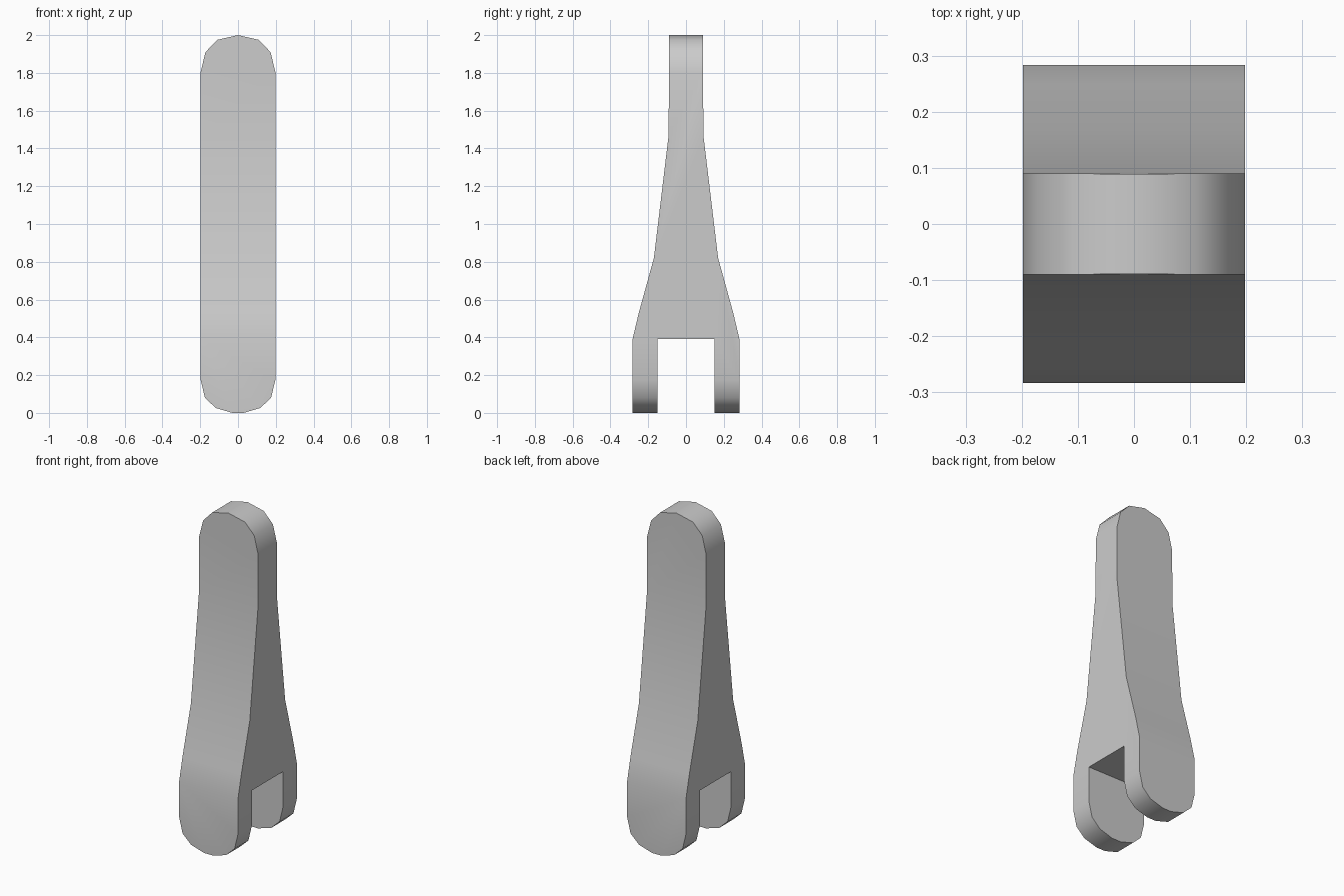
import bpy
import bmesh
import math
from mathutils import Vector

old = bpy.data.objects.get("Cube")
if old:
    bpy.data.objects.remove(old, do_unlink=True)

# Single plain grey
grey = bpy.data.materials.new("plain_grey")
grey.use_nodes = True
colour = (0.6, 0.6, 0.6, 1)
grey.diffuse_color = colour
grey.node_tree.nodes["Principled BSDF"].inputs["Base Color"].default_value = colour


def prism(name, outline, place, direction):
    """Extrude a closed flat outline along a direction."""
    bm = bmesh.new()
    face = bm.faces.new([bm.verts.new(place(a, z)) for a, z in outline])
    moved = bmesh.ops.extrude_face_region(bm, geom=[face])["geom"]
    bmesh.ops.translate(bm, vec=Vector(direction),
                        verts=[v for v in moved if isinstance(v, bmesh.types.BMVert)])
    bmesh.ops.recalc_face_normals(bm, faces=bm.faces)
    mesh = bpy.data.meshes.new(name)
    bm.to_mesh(mesh)
    bm.free()
    mesh.materials.append(grey)
    obj = bpy.data.objects.new(name, mesh)
    bpy.context.collection.objects.link(obj)
    return obj


def mirrored(half):
    """Close a half outline by reflecting it across the centre line."""
    return half + [(-a, z) for a, z in reversed(half) if a > 0]


# Forked side profile: slot, prongs, tapering neck
side = mirrored([(0.15, 0.39), (0.15, -0.1), (0.283, -0.1), (0.283, 0.39),
                 (0.25, 0.53), (0.17, 0.82), (0.092, 1.47), (0.089, 2.1)])
link = prism("forked_link", side, lambda y, z: (-0.3, y, z), (0.6, 0, 0))

# Rounded front outline trims the width and both ends
front = mirrored([(0, 2.0), (0.11, 1.975), (0.172, 1.91), (0.198, 1.805),
                  (0.198, 0.175), (0.175, 0.08), (0.118, 0.026), (0.03, 0)])
trim = prism("rounded_trim", front, lambda x, z: (x, -0.4, z), (0, 0.8, 0))
trim.hide_render = True

cut = link.modifiers.new("rounded_ends", 'BOOLEAN')
cut.operation = 'INTERSECT'
cut.solver = 'EXACT'
cut.object = trim

bpy.ops.object.select_all(action='DESELECT')
link.select_set(True)
bpy.context.view_layer.objects.active = link
bpy.ops.object.modifier_apply(modifier=cut.name)
bpy.data.objects.remove(trim, do_unlink=True)
bpy.ops.object.shade_smooth_by_angle(angle=math.radians(35))
